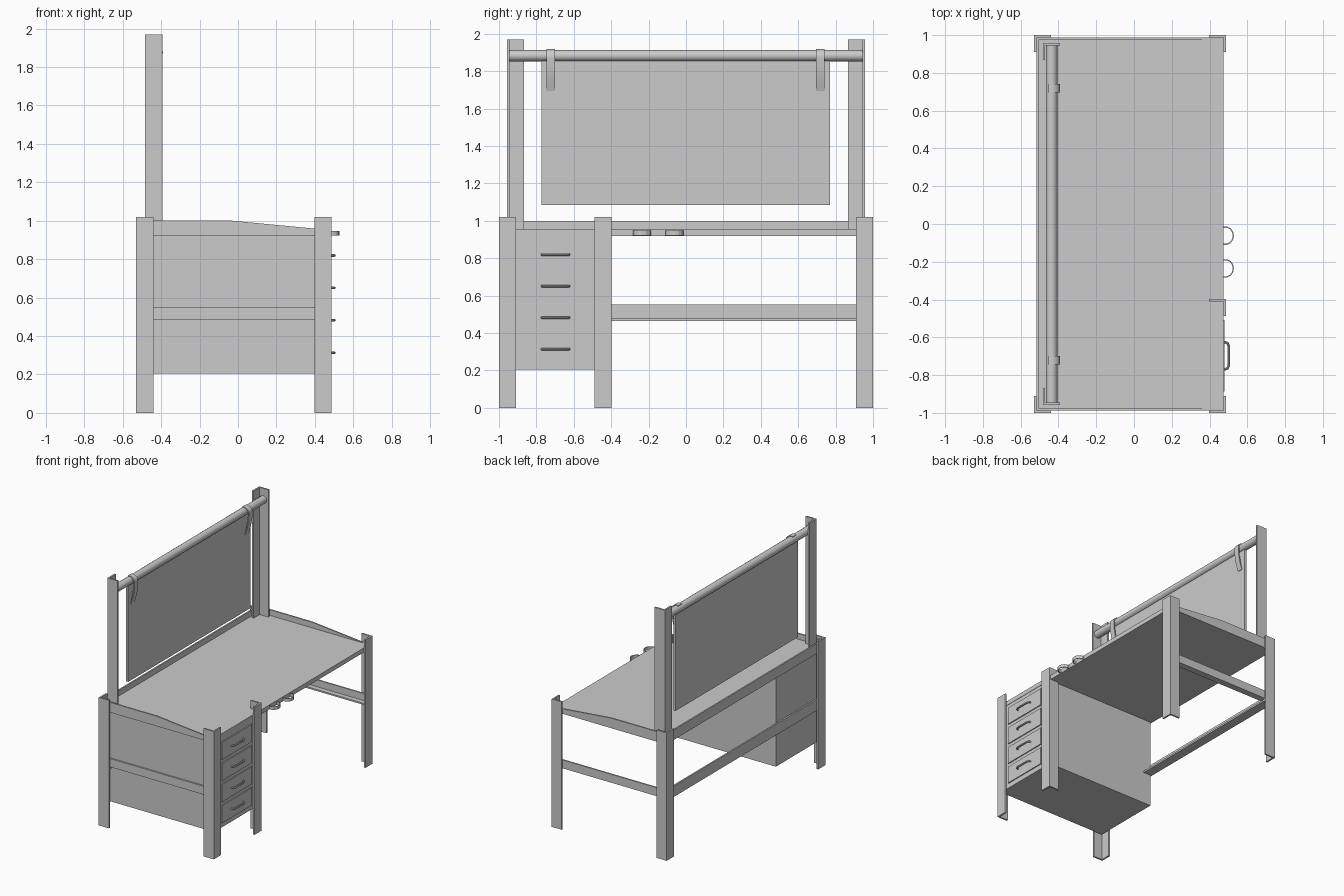
import bpy
import bmesh
import math
from mathutils import Vector

if "Cube" in bpy.data.objects:
    bpy.data.objects.remove(bpy.data.objects["Cube"], do_unlink=True)

GREY = (0.6, 0.6, 0.6, 1)
steel = bpy.data.materials.new("light grey steel")
steel.use_nodes = True
steel.diffuse_color = GREY
steel.node_tree.nodes["Principled BSDF"].inputs["Base Color"].default_value = GREY


def finish(name, bm, smooth=False):
    bmesh.ops.recalc_face_normals(bm, faces=bm.faces)
    mesh = bpy.data.meshes.new(name)
    bm.to_mesh(mesh)
    bm.free()
    mesh.materials.append(steel)
    ob = bpy.data.objects.new(name, mesh)
    bpy.context.collection.objects.link(ob)
    if smooth:
        bpy.ops.object.select_all(action='DESELECT')
        ob.select_set(True)
        bpy.context.view_layer.objects.active = ob
        bpy.ops.object.shade_smooth_by_angle(angle=math.radians(40))
    return ob


def extrude(name, points, vector, smooth=False):
    """Solid made by sweeping a flat outline along a vector."""
    bm = bmesh.new()
    face = bm.faces.new([bm.verts.new(p) for p in points])
    result = bmesh.ops.extrude_face_region(bm, geom=[face], use_keep_orig=True)
    verts = [g for g in result["geom"] if isinstance(g, bmesh.types.BMVert)]
    bmesh.ops.translate(bm, verts=verts, vec=vector)
    return finish(name, bm, smooth)


def box(name, x0, x1, y0, y1, z0, z1):
    outline = [(x0, y0, z0), (x1, y0, z0), (x1, y1, z0), (x0, y1, z0)]
    return extrude(name, outline, Vector((0, 0, z1 - z0)))


def angle_post(name, x, y, sx, sy, z0, z1, w=0.09, t=0.013):
    """L-section post: outer corner at x, y; flanges run along sx and sy."""
    shape = [(0, 0), (w, 0), (w, t), (t, t), (t, w), (0, w)]
    outline = [(x + sx * a, y + sy * b, z0) for a, b in shape]
    return extrude(name, outline, Vector((0, 0, z1 - z0)))


def tube(name, points, radius, sides):
    curve = bpy.data.curves.new(name + " path", 'CURVE')
    curve.dimensions = '3D'
    curve.bevel_depth = radius
    curve.bevel_resolution = sides
    curve.use_fill_caps = True
    spline = curve.splines.new('POLY')
    spline.points.add(len(points) - 1)
    for p, co in zip(spline.points, points):
        p.co = (*co, 1)
    temp = bpy.data.objects.new(name + " path", curve)
    bpy.context.collection.objects.link(temp)
    bpy.context.view_layer.update()
    mesh = bpy.data.meshes.new_from_object(temp.evaluated_get(bpy.context.evaluated_depsgraph_get()))
    bpy.data.objects.remove(temp, do_unlink=True)
    bm = bmesh.new()
    bm.from_mesh(mesh)
    bpy.data.meshes.remove(mesh)
    bmesh.ops.remove_doubles(bm, verts=bm.verts, dist=0.0001)
    return finish(name, bm, True)


BACK, FRONT = -0.53, 0.487

# Angle-iron legs and screen uprights, with end rails and stretchers
for s, side in ((-1, "right"), (1, "left")):
    angle_post(f"back_leg_{side}", BACK, s, 1, -s, 0, 1.02)
    angle_post(f"front_leg_{side}", FRONT, s, -1, -s, 0, 1.02)
    angle_post(f"upright_{side}", -0.483, s * 0.957, 1, -s, 0.95, 1.97)
    y = s * 0.987
    skirt = [(-0.517, y, 0.92), (0.474, y, 0.92), (0.474, y, 0.95),
             (0.39, y, 0.96), (-0.03, y, 1.0), (-0.517, y, 1.0)]
    extrude(f"end_skirt_{side}", skirt, Vector((0, -s * 0.012, 0)))
    ys = sorted((s * 0.987, s * 0.975))
    box(f"end_stretcher_{side}", -0.517, 0.474, *ys, 0.485, 0.552)
    ys = sorted((s * 0.987, s * 0.935))
    box(f"end_stretcher_flange_{side}", -0.517, 0.474, *ys, 0.485, 0.497)
angle_post("cabinet_leg", FRONT, -0.398, -1, -1, 0, 1.02)

# Back skirt and back stretcher
box("back_skirt", -0.517, -0.505, -0.987, 0.987, 0.92, 1.0)
box("back_stretcher", -0.517, -0.505, -0.987, 0.987, 0.465, 0.553)
box("back_stretcher_flange", -0.517, -0.44, -0.987, 0.987, 0.465, 0.479)

# Worktop and drawer cabinet
box("worktop", -0.505, 0.475, -0.975, 0.975, 0.92, 0.955)
box("cabinet", -0.505, 0.472, -0.975, -0.412, 0.205, 0.92)

# Drawers with bowed pulls
for i in range(4):
    top = 0.888 - i * 0.1685
    box(f"drawer_{i + 1}", 0.47, 0.48, -0.887, -0.508, top - 0.139, top)
    z = top - 0.069
    pull = [(0.478, -0.77), (0.494, -0.765), (0.501, -0.75),
            (0.501, -0.645), (0.494, -0.63), (0.478, -0.625)]
    tube(f"drawer_pull_{i + 1}", [(x, y, z) for x, y in pull], 0.007, 2)

# Ring tool holders on the front edge
for i, cy in enumerate((-0.235, -0.062)):
    bm = bmesh.new()
    outer, inner = [], []
    angles = [math.radians(a) for a in range(-130, 131, 26)]
    loops = [[(0.484 + r * math.cos(a), cy + r * 1.1 * math.sin(a), 0.922) for a in angles]
             for r in (0.045, 0.039)]
    extrude(f"tool_ring_{i + 1}", loops[0] + loops[1][::-1], Vector((0, 0, 0.025)))
    bm.free()

# Roller and hanging screen
tube("roller", [(-0.436, -0.95, 1.883), (-0.436, 0.95, 1.883)], 0.03, 6)
box("screen", -0.446, -0.428, -0.773, 0.771, 1.085, 1.862)

# Curved straps hooked over the roller
arc = [math.radians(a) for a in range(110, -11, -15)]
front = [(-0.436 + 0.045 * math.cos(a), 1.876 + 0.042 * math.sin(a)) for a in arc]
under = [(-0.436 + 0.036 * math.cos(a), 1.876 + 0.034 * math.sin(a)) for a in arc]
front += [(-0.393, 1.82), (-0.404, 1.76), (-0.424, 1.695)]
under += [(-0.402, 1.82), (-0.413, 1.76), (-0.428, 1.695)]
for y, side in ((-0.745, "right"), (0.696, "left")):
    outline = [(x, y, z) for x, z in front + under[::-1]]
    extrude(f"strap_{side}", outline, Vector((0, 0.045, 0)), True)
